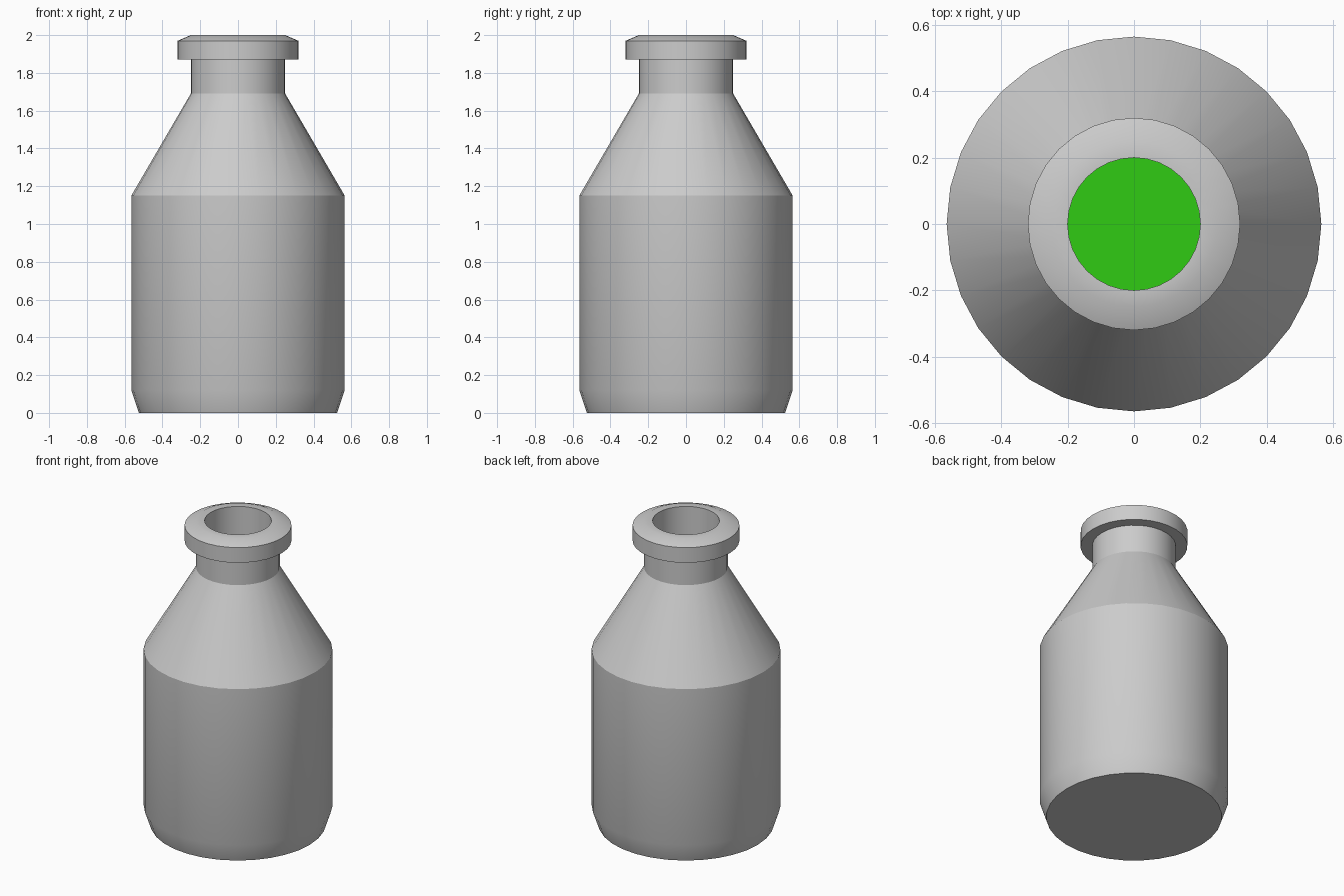
import bpy, bmesh, math

if "Cube" in bpy.data.objects:
    bpy.data.objects.remove(bpy.data.objects["Cube"])

SIDES = 32


def lathe(name, profile, cap_ends=False):
    """Revolve (radius, z) points around z; close the loop or cap both ends."""
    bm = bmesh.new()
    rings = []
    for r, z in profile:
        rings.append([bm.verts.new((r * math.cos(2 * math.pi * i / SIDES),
                                    r * math.sin(2 * math.pi * i / SIDES), z))
                      for i in range(SIDES)])
    for low, high in zip(rings, rings[1:]):
        for i in range(SIDES):
            j = (i + 1) % SIDES
            bm.faces.new((low[i], low[j], high[j], high[i]))
    if cap_ends:
        bm.faces.new(rings[0])
        bm.faces.new(rings[-1])
    bmesh.ops.recalc_face_normals(bm, faces=bm.faces)
    mesh = bpy.data.meshes.new(name)
    bm.to_mesh(mesh)
    bm.free()
    obj = bpy.data.objects.new(name, mesh)
    bpy.context.collection.objects.link(obj)
    bpy.ops.object.select_all(action='DESELECT')
    obj.select_set(True)
    bpy.context.view_layer.objects.active = obj
    bpy.ops.object.shade_smooth_by_angle(angle=math.radians(28))
    return obj


# Hollow bottle: outside from base to lip, then down the inner wall
outside = [(0.525, 0), (0.565, 0.12), (0.565, 1.15), (0.25, 1.69),
           (0.25, 1.87), (0.32, 1.87), (0.32, 1.97), (0.25, 2.0)]
inside = [(0.2, 2.0), (0.2, 1.67), (0.515, 1.13), (0.515, 0.13), (0.48, 0.05)]
lathe("bottle", outside + inside, cap_ends=True)

# Green liquid filling the body
liquid = lathe("liquid", [(0.475, 0.055), (0.51, 0.13), (0.51, 1.1)], cap_ends=True)
green = bpy.data.materials.new("green_liquid")
green.diffuse_color = (0.03, 0.6, 0.007, 1)
green.use_nodes = True
green.node_tree.nodes["Principled BSDF"].inputs["Base Color"].default_value = green.diffuse_color
liquid.data.materials.append(green)
